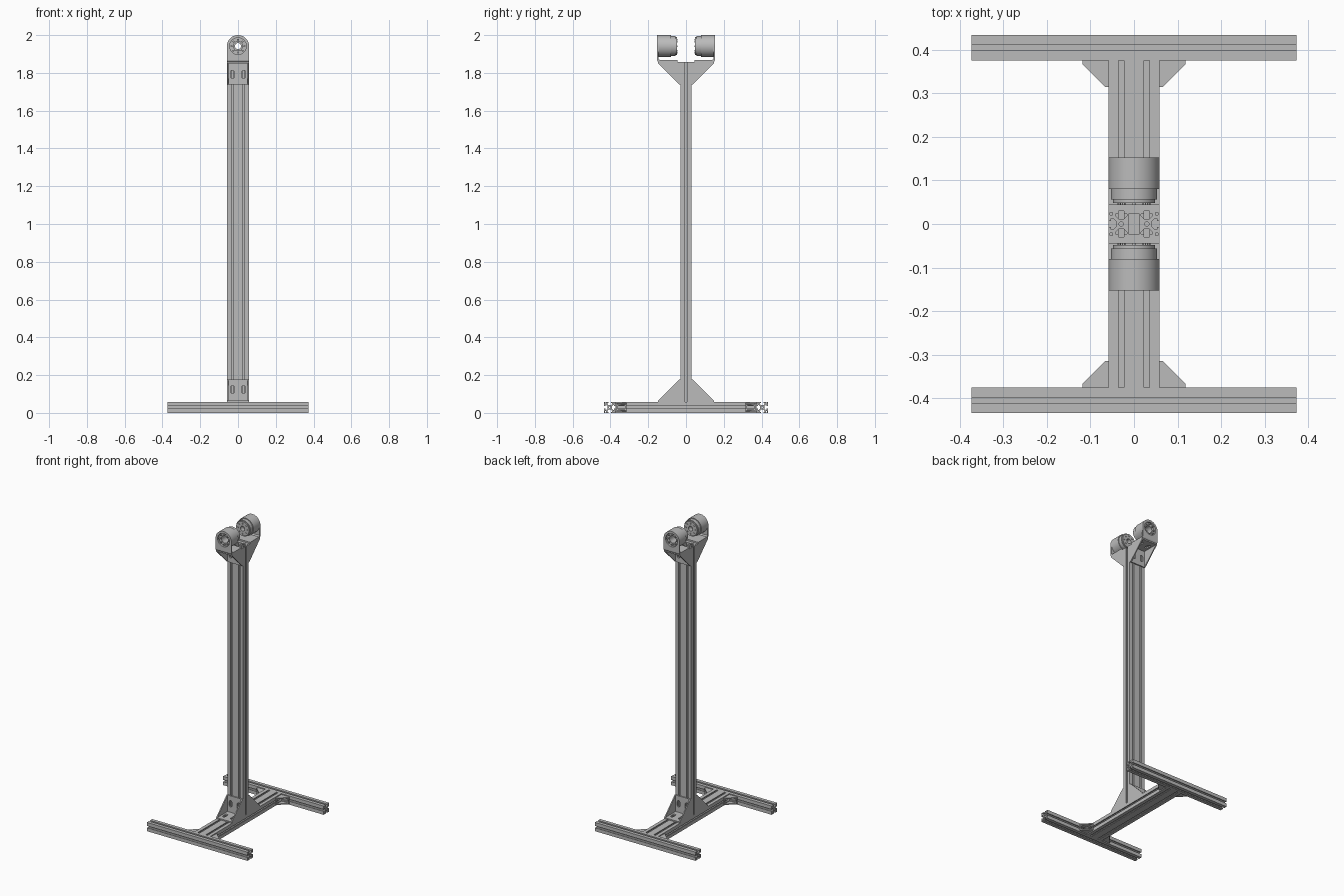
import bpy, bmesh
from math import cos, sin, pi, radians
from mathutils import Matrix, Vector

cube = bpy.data.objects.get("Cube")
if cube:
    bpy.data.objects.remove(cube)

metal = bpy.data.materials.new("brushed grey metal")
metal.use_nodes = True
GREY = (0.5, 0.5, 0.5, 1)
metal.diffuse_color = GREY
metal.node_tree.nodes["Principled BSDF"].inputs["Base Color"].default_value = GREY

X, Y, Z = Vector((1, 0, 0)), Vector((0, 1, 0)), Vector((0, 0, 1))
H = 0.0585          # side of the square rail
S = H / 20          # profile drawing unit


def extrude(bm, loops, depth, origin, ax, ay, az):
    """Fill outline and hole loops in the ax/ay plane, extrude along az."""
    cu = bpy.data.curves.new("tmp", 'CURVE')
    cu.dimensions, cu.fill_mode, cu.extrude = '2D', 'BOTH', depth / 2
    for loop in loops:
        sp = cu.splines.new('POLY')
        sp.points.add(len(loop) - 1)
        for p, (a, b) in zip(sp.points, loop):
            p.co = (a, b, 0, 1)
        sp.use_cyclic_u = True
    ob = bpy.data.objects.new("tmp", cu)
    me = bpy.data.meshes.new_from_object(ob)
    base = Vector(origin) + az * depth / 2
    m = Matrix((ax, ay, az)).transposed().to_4x4()
    me.transform(Matrix.Translation(base) @ m)
    bm.from_mesh(me)
    bpy.data.objects.remove(ob)
    bpy.data.curves.remove(cu)
    bpy.data.meshes.remove(me)


def finish(name, bm):
    bmesh.ops.remove_doubles(bm, verts=bm.verts, dist=1e-5)
    bmesh.ops.recalc_face_normals(bm, faces=bm.faces)
    me = bpy.data.meshes.new(name)
    bm.to_mesh(me)
    bm.free()
    me.materials.clear()
    me.materials.append(metal)
    for p in me.polygons:
        p.material_index = 0
    ob = bpy.data.objects.new(name, me)
    bpy.context.collection.objects.link(ob)
    bpy.ops.object.select_all(action='DESELECT')
    ob.select_set(True)
    bpy.context.view_layer.objects.active = ob
    bpy.ops.object.shade_smooth_by_angle(angle=radians(30))


def rect(x0, y0, x1, y1):
    return [(x0, y0), (x1, y0), (x1, y1), (x0, y1)]


def circle(r, cx=0, cy=0, n=48):
    return [(cx + r * cos(2 * pi * i / n), cy + r * sin(2 * pi * i / n)) for i in range(n)]


def slot(cx, cy, r, half):
    """Rounded slot, long in the first axis."""
    return [(cx + (half if x > 0 else -half) + x, cy + y)
            for x, y in ((r * cos(a), r * sin(a))
                         for a in (pi * (i + .5) / 8 for i in range(16)))]


def rail_profile(double):
    """T-slot outline with hollow cores, one or two cells wide."""
    a = [(2.2, 4), (4.4, 6.2), (4.4, 8), (2.2, 8), (2.2, 10)]
    top = a + [(10, 10)] + [(y, x) for x, y in reversed(a)]
    if double:
        top = [(-x, y) for x, y in reversed(a)] + top
    off = 10 if double else 0
    half = [(x + off, y) for x, y in top + [(x, -y) for x, y in reversed(top)]]
    loops = [half + [(-x, -y) for x, y in half]]
    for cx in ((-10, 10) if double else (0,)):
        loops.append(circle(1.7, cx, 0, 20))
    for sx in (-1, 1):
        for sy in (-1, 1):
            loops.append([(sx * (x + off), sy * y) for x, y in rect(7, 7, 9, 9)])
    if double:
        loops.append(rect(-4.4, -8, 4.4, 8))
    return [[(x * S, y * S) for x, y in lp] for lp in loops]


def rail(name, double, length, origin, ax, ay, az):
    bm = bmesh.new()
    extrude(bm, rail_profile(double), length, origin, ax, ay, az)
    finish(name, bm)


def bracket(name, origin, u, v, size, width, slots):
    """Angle bracket: two slotted flanges and two side gussets."""
    bm = bmesh.new()
    w, t, g = u.cross(v), 0.008, 0.007
    k = width / 2
    for a, b in ((u, v), (v, u)):
        holes = [slot(size * .55, c, 0.01, 0.012) for c in slots]
        extrude(bm, [rect(0, -k, size, k)] + holes, t, origin, a, w, b)
    tri = [(0, 0), (size, 0), (size, t), (t, size), (0, size)]
    for c in (-k, k - g):
        extrude(bm, [tri], g, Vector(origin) + w * c, u, v, w)
    finish(name, bm)


def motor(name, s):
    """Rounded mount with a recessed motor; s is the side along y."""
    bm = bmesh.new()
    zc, r, zb, out = 1.9415, H, 1.857, 0.153

    def disc(loops, y0, y1):
        extrude(bm, loops, y1 - y0, (0, s * y0, zc), X, Z, Y * s)

    # upright face plate with rounded top
    arch = [(r * cos(pi * i / 24), r * sin(pi * i / 24)) for i in range(25)]
    arch += [(-r, zb + .012 - zc), (r, zb + .012 - zc)]
    disc([arch, circle(.044)], .145, out)
    # foot plate with a rounded bend
    bend = [(out - .012 + .012 * sin(a), zb + .012 - .012 * cos(a))
            for a in (pi * i / 12 for i in range(7))]
    foot = [(.045, zb)] + bend + [(.145, zb + .018), (.139, zb + .01), (.045, zb + .01)]
    extrude(bm, [foot], 2 * r, (-r, 0, 0), Y * s, Z, X)
    # housing, stepped can and inner face
    disc([circle(r), circle(.044)], .08, .145)
    disc([circle(.053), circle(.016)], .056, .08)
    disc([circle(.048), circle(.016)], .048, .056)
    disc([circle(.044), circle(.024)], .08, .14)
    for i in range(8):
        a = 2 * pi * i / 8
        cx, cy = .034 * cos(a), .034 * sin(a)
        disc([circle(.005, cx, cy, 12)], .139, .15)
        disc([circle(.004, cx, cy, 12)], .044, .049)
    finish(name, bm)


# frame rails
inner = 0.3745
for side, s in (("front", -1), ("back", 1)):
    rail(side + "_foot_rail", False, 0.746, (-.373, s * (inner + H / 2), H / 2), Y, Z, X)
rail("base_beam", True, 2 * inner, (0, -inner, H / 2), X, Z, Y)
rail("column", True, 1.857 - H, (0, 0, H), X, Y, Z)

# brackets and motors, mirrored front to back
for side, s in (("front", -1), ("back", 1)):
    pair = (-H / 2, H / 2)
    bracket(side + "_lower_bracket", (0, s * H / 2, H), Y * s, Z, .118, 2 * H, pair)
    bracket(side + "_upper_bracket", (0, s * H / 2, 1.857), Y * s, -Z, .118, 2 * H, pair)
    motor(side + "_motor", s)
    for hand, d in (("right", -1), ("left", 1)):
        bracket(side + "_" + hand + "_corner_bracket", (d * H, s * inner, H / 2),
                X * d, Y * -s, .06, .046, (0,))
